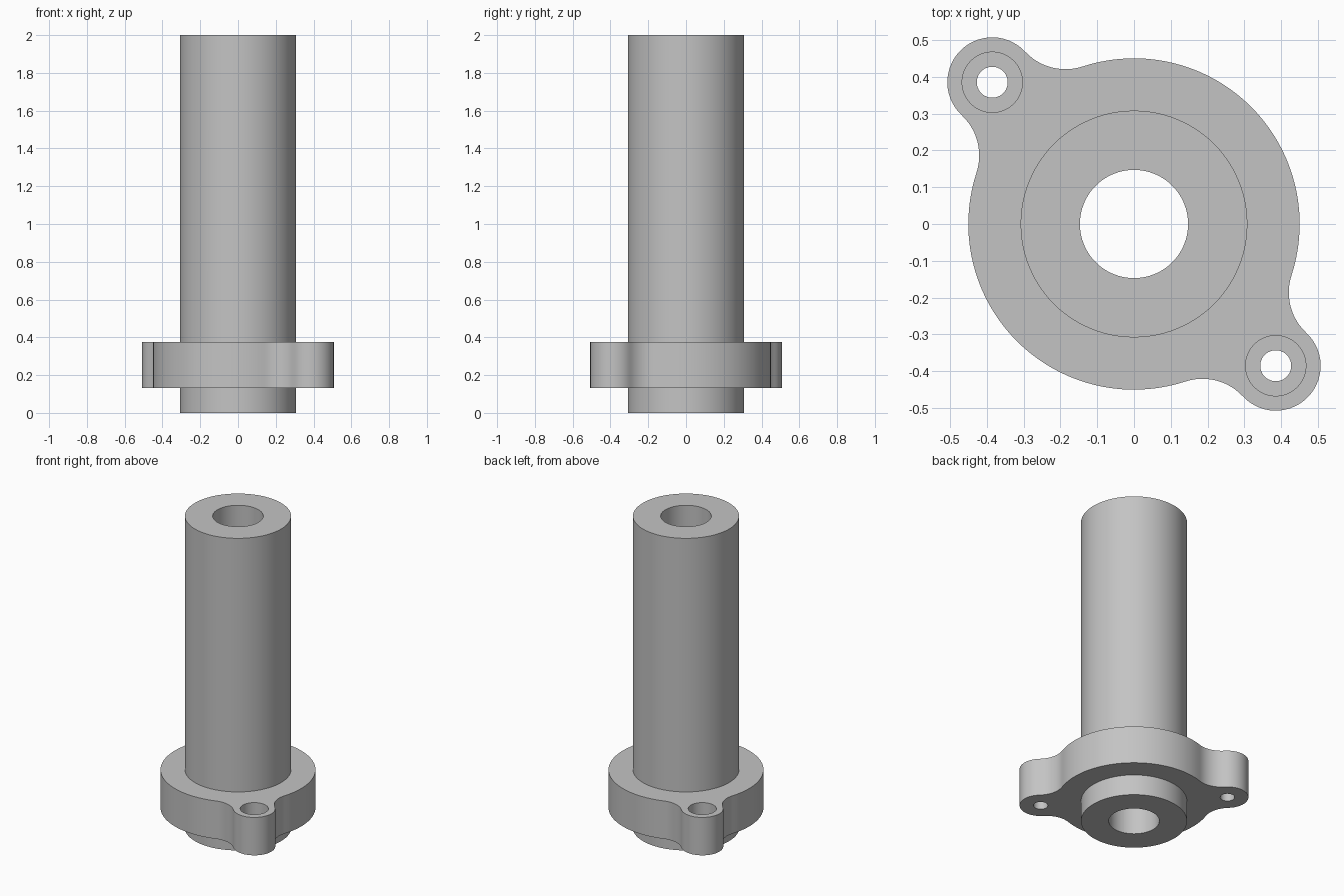
import bpy, bmesh, math
from math import cos, sin, pi, atan2, sqrt

cube = bpy.data.objects.get("Cube")
if cube:
    bpy.data.objects.remove(cube, do_unlink=True)

# Main dimensions
HEIGHT, TUBE_R, BORE_R = 2.0, 0.308, 0.147
FLANGE_LOW, FLANGE_TOP, FLANGE_R = 0.132, 0.375, 0.45
EAR_POS, EAR_R, FILLET_R = 0.385, 0.122, 0.15
SCREW_R, HEAD_R, HEAD_DEPTH = 0.042, 0.082, 0.11

grey = bpy.data.materials.new("machined grey")
grey.use_nodes = True
grey.diffuse_color = (0.55, 0.55, 0.55, 1)
grey.node_tree.nodes["Principled BSDF"].inputs["Base Color"].default_value = grey.diffuse_color


def arc(cx, cy, radius, start, end, steps):
    """Points along an arc, leaving out the last one."""
    angles = [start + (end - start) * i / steps for i in range(steps)]
    return [(cx + radius * cos(t), cy + radius * sin(t)) for t in angles]


def prism(name, outline, low, high):
    """Extrude a closed outline between two heights."""
    bm = bmesh.new()
    base = bm.faces.new([bm.verts.new((x, y, low)) for x, y in outline])
    top = bmesh.ops.extrude_face_region(bm, geom=[base], use_keep_orig=True)["geom"]
    for v in top:
        if isinstance(v, bmesh.types.BMVert):
            v.co.z = high
    bmesh.ops.recalc_face_normals(bm, faces=bm.faces[:])
    mesh = bpy.data.meshes.new(name)
    bm.to_mesh(mesh)
    bm.free()
    mesh.materials.append(grey)
    obj = bpy.data.objects.new(name, mesh)
    bpy.context.collection.objects.link(obj)
    return obj


def cylinder(name, x, y, radius, low, high, sides=48):
    return prism(name, arc(x, y, radius, 0, 2 * pi, sides), low, high)


def combine(target, tool, operation):
    """Apply a boolean, then discard the tool object."""
    tool.hide_render = True
    mod = target.modifiers.new(operation, "BOOLEAN")
    mod.operation, mod.object, mod.solver = operation, tool, "EXACT"
    bpy.context.view_layer.objects.active = target
    bpy.ops.object.modifier_apply(modifier=mod.name)
    bpy.data.objects.remove(tool, do_unlink=True)


# Flange outline: disc blended into two opposite screw ears
ear = EAR_POS * sqrt(2)
to_disc, to_ear = FLANGE_R + FILLET_R, EAR_R + FILLET_R
fx = (to_disc ** 2 - to_ear ** 2 + ear ** 2) / (2 * ear)
fy = sqrt(to_disc ** 2 - fx ** 2)
phi, psi = atan2(fy, fx), atan2(fy, fx - ear)
half = (arc(0, 0, FLANGE_R, phi - pi, -phi, 40)
        + arc(fx, -fy, FILLET_R, pi - phi, pi - psi, 12)
        + arc(ear, 0, EAR_R, -psi, psi, 28)
        + arc(fx, fy, FILLET_R, psi - pi, phi - pi, 12))
whole = half + [(-x, -y) for x, y in half]
diagonal = 3 * pi / 4
outline = [(x * cos(diagonal) - y * sin(diagonal),
            x * sin(diagonal) + y * cos(diagonal)) for x, y in whole]

# Tube joined to the flange
bushing = cylinder("flanged_bushing", 0, 0, TUBE_R, 0, HEIGHT, 96)
combine(bushing, prism("flange", outline, FLANGE_LOW, FLANGE_TOP), "UNION")

# Centre bore, screw holes and screw head recesses
combine(bushing, cylinder("bore_cutter", 0, 0, BORE_R, -0.1, HEIGHT + 0.1, 64), "DIFFERENCE")
for side in (-1, 1):
    x, y = side * EAR_POS, -side * EAR_POS
    combine(bushing, cylinder("screw_cutter", x, y, SCREW_R, 0, 0.5), "DIFFERENCE")
    combine(bushing, cylinder("recess_cutter", x, y, HEAD_R, FLANGE_TOP - HEAD_DEPTH, 0.5),
            "DIFFERENCE")

# Smooth walls with crisp rims
bpy.ops.object.select_all(action="DESELECT")
bushing.select_set(True)
bpy.context.view_layer.objects.active = bushing
bpy.ops.object.shade_smooth_by_angle(angle=math.radians(30))
